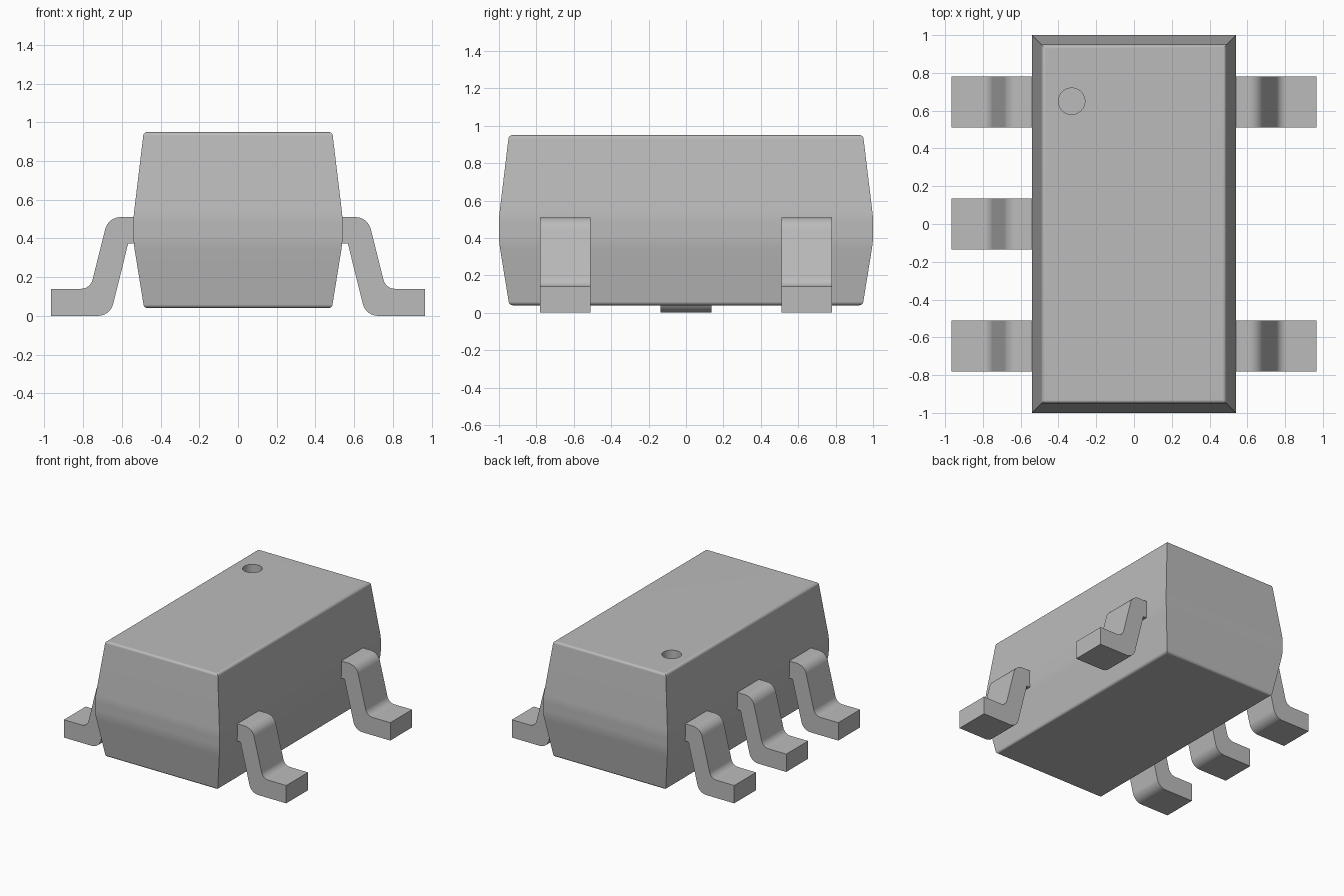
import bpy
import bmesh
import math
from mathutils import Vector

old = bpy.data.objects.get("Cube")
if old:
    bpy.data.objects.remove(old, do_unlink=True)

grey = bpy.data.materials.new("neutral grey")
grey.use_nodes = True
COLOUR = (0.5, 0.5, 0.5, 1)
grey.diffuse_color = COLOUR
grey.node_tree.nodes["Principled BSDF"].inputs["Base Color"].default_value = COLOUR


def rounded(points, steps=6):
    """Turn (x, z, radius) corners into a path with filleted corners."""
    path = []
    for i, (x, z, r) in enumerate(points):
        here = Vector((x, z))
        if r == 0:
            path.append(here)
            continue
        to_prev = (Vector(points[i - 1][:2]) - here).normalized()
        to_next = (Vector(points[(i + 1) % len(points)][:2]) - here).normalized()
        half = to_prev.angle(to_next) / 2
        centre = here + (to_prev + to_next).normalized() * r / math.sin(half)
        start = (here + to_prev * r / math.tan(half) - centre).normalized()
        end = (here + to_next * r / math.tan(half) - centre).normalized()
        path += [centre + start.slerp(end, k / steps) * r for k in range(steps + 1)]
    return path


def make_object(name, bm):
    bmesh.ops.recalc_face_normals(bm, faces=bm.faces)
    mesh = bpy.data.meshes.new(name)
    bm.to_mesh(mesh)
    bm.free()
    mesh.materials.append(grey)
    obj = bpy.data.objects.new(name, mesh)
    bpy.context.collection.objects.link(obj)
    return obj


def activate(obj):
    bpy.ops.object.select_all(action="DESELECT")
    obj.select_set(True)
    bpy.context.view_layer.objects.active = obj


def smooth(obj):
    activate(obj)
    bpy.ops.object.shade_smooth_by_angle(angle=math.radians(30))
    mod = obj.modifiers.new("Even shading", "WEIGHTED_NORMAL")
    mod.keep_sharp = True


# Moulded body: mitred rectangles stacked along a drafted, rounded side profile
HALF_X, HALF_Y = 0.54, 1.0
side = rounded([(0.3, 0.04, 0), (0.055, 0.04, 0.022), (0, 0.38, 0.5),
                (0, 0.51, 0.5), (0.053, 0.95, 0.022), (0.3, 0.95, 0)])[1:-1]
bm = bmesh.new()
rings = []
for inset, z in side:
    rings.append([bm.verts.new((sx * (HALF_X - inset), sy * (HALF_Y - inset), z))
                  for sx, sy in ((-1, -1), (1, -1), (1, 1), (-1, 1))])
for low, high in zip(rings, rings[1:]):
    for i in range(4):
        j = (i + 1) % 4
        bm.faces.new((low[i], low[j], high[j], high[i]))
bm.faces.new(rings[0])
bm.faces.new(rings[-1])
body = make_object("body", bm)

# Round orientation dimple sunk into the top
bm = bmesh.new()
bmesh.ops.create_cone(bm, cap_ends=True, segments=48, radius1=0.07, radius2=0.07, depth=0.2)
bmesh.ops.translate(bm, verts=bm.verts, vec=(-0.33, 0.65, 0.95))
cutter = make_object("dimple_cutter", bm)
cutter.hide_render = True
cut = body.modifiers.new("Dimple", "BOOLEAN")
cut.operation = "DIFFERENCE"
cut.object = cutter
activate(body)
bpy.ops.object.modifier_apply(modifier=cut.name)
bpy.data.objects.remove(cutter, do_unlink=True)
smooth(body)

# Gull-wing leads: one bent outline, extruded across the lead width
outline = rounded([(0.5, 0.51, 0), (0.67, 0.51, 0.08), (0.763, 0.14, 0.06),
                   (0.965, 0.14, 0), (0.965, 0, 0), (0.66, 0, 0.08),
                   (0.567, 0.375, 0), (0.5, 0.375, 0)])
LEAD_WIDTH = 0.27


def lead(name, direction, y):
    bm = bmesh.new()
    face = bm.faces.new([bm.verts.new((direction * p.x, y - LEAD_WIDTH / 2, p.y))
                         for p in outline])
    grown = bmesh.ops.extrude_face_region(bm, geom=[face])["geom"]
    bmesh.ops.translate(bm, vec=(0, LEAD_WIDTH, 0),
                        verts=[g for g in grown if isinstance(g, bmesh.types.BMVert)])
    smooth(make_object(name, bm))


PITCH = 0.645
for place, y in (("front", -PITCH), ("middle", 0), ("back", PITCH)):
    lead("right_" + place + "_lead", -1, y)
    if y:
        lead("left_" + place + "_lead", 1, y)
